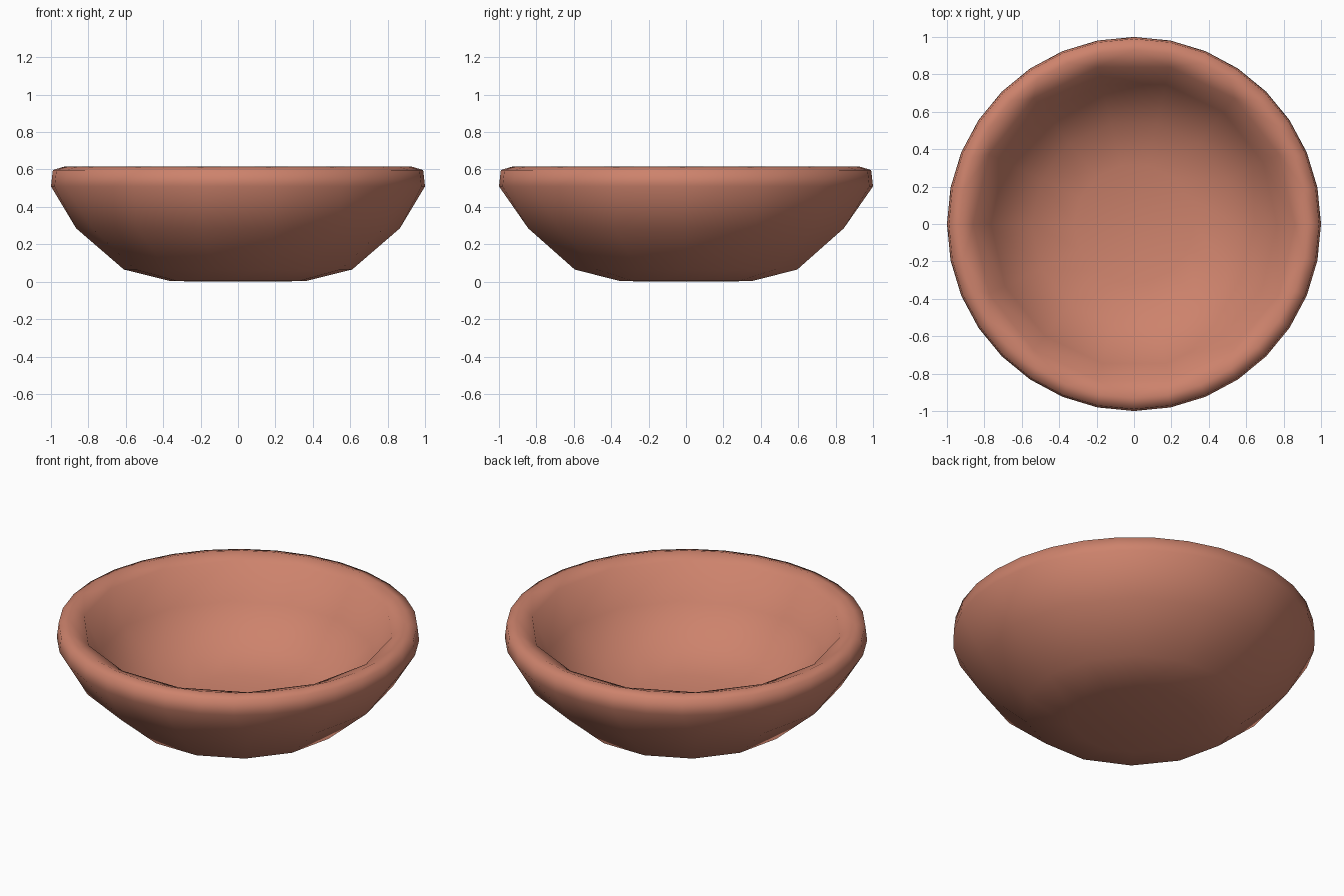
import bpy, bmesh
from math import cos, sin, tau

if "Cube" in bpy.data.objects:
    bpy.data.objects.remove(bpy.data.objects["Cube"])

# Profile rings from outer base, over the rim, to inner floor: radius, height, sides
RINGS = [
    (0.36, 0.003, 14), (0.61, 0.065, 14), (0.865, 0.285, 14),
    (1.00, 0.51, 32), (0.99, 0.597, 32), (0.93, 0.615, 32),
    (0.86, 0.585, 14), (0.765, 0.385, 14), (0.55, 0.20, 14),
    (0.32, 0.14, 14),
]

bm = bmesh.new()


def ring(r, z, n):
    return [bm.verts.new((r * cos(tau * i / n), r * sin(tau * i / n), z))
            for i in range(n)]


def bridge(a, b):
    """Join two rings: quads for equal counts, otherwise zip by angle."""
    n, m = len(a), len(b)
    if n == m:
        for i in range(n):
            j = (i + 1) % n
            bm.faces.new((a[i], a[j], b[j], b[i]))
        return
    i = j = 0
    while i < n or j < m:
        if j >= m or (i < n and (i + 0.5) / n <= (j + 0.5) / m):
            bm.faces.new((a[i], a[(i + 1) % n], b[j % m]))
            i += 1
        else:
            bm.faces.new((a[i % n], b[(j + 1) % m], b[j]))
            j += 1


def cap(loop, z):
    c = bm.verts.new((0, 0, z))
    for i in range(len(loop)):
        bm.faces.new((loop[i], loop[(i + 1) % len(loop)], c))


# Bowl shell with closed base and floor
loops = [ring(*r) for r in RINGS]
for a, b in zip(loops, loops[1:]):
    bridge(a, b)
cap(loops[0], 0.0)
cap(loops[-1], 0.125)
bmesh.ops.recalc_face_normals(bm, faces=bm.faces[:])
for f in bm.faces:
    f.smooth = True

mesh = bpy.data.meshes.new("bowl")
bm.to_mesh(mesh)
bm.free()
bowl = bpy.data.objects.new("bowl", mesh)
bpy.context.collection.objects.link(bowl)

# Terracotta colour
clay = bpy.data.materials.new("terracotta")
clay.diffuse_color = (0.61, 0.225, 0.15, 1)
clay.use_nodes = True
clay.node_tree.nodes["Principled BSDF"].inputs["Base Color"].default_value = clay.diffuse_color
mesh.materials.append(clay)
